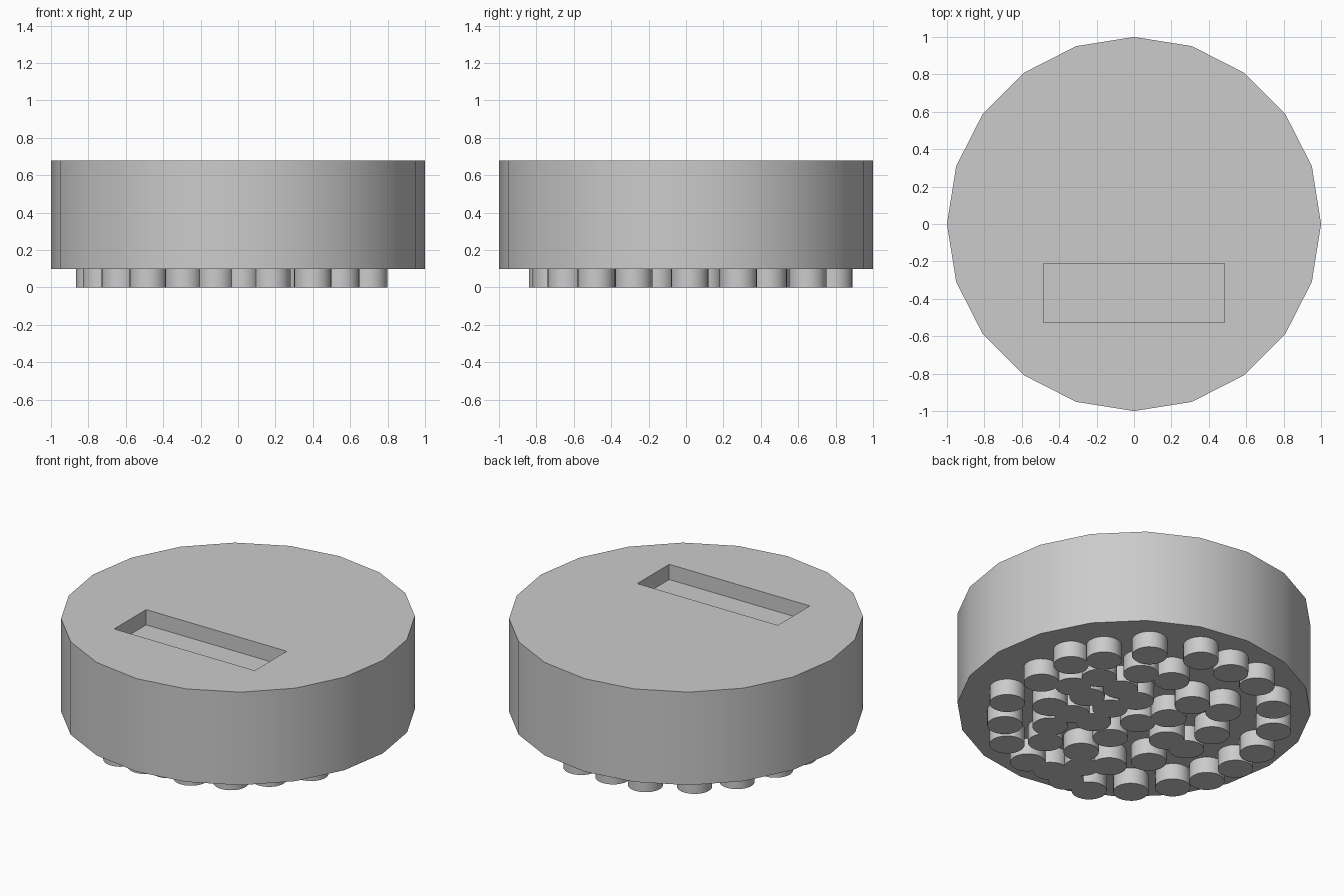
import bpy
from math import radians
from mathutils import Vector, Matrix

if "Cube" in bpy.data.objects:
    bpy.data.objects.remove(bpy.data.objects["Cube"])


def cylinder(name, sides, radius, z0, z1, x=0, y=0):
    bpy.ops.mesh.primitive_cylinder_add(vertices=sides, radius=radius, depth=z1 - z0,
                                        location=(x, y, (z0 + z1) / 2))
    obj = bpy.context.object
    obj.name = name
    return obj


def soften(obj):
    bpy.ops.object.select_all(action='DESELECT')
    obj.select_set(True)
    bpy.context.view_layer.objects.active = obj
    bpy.ops.object.shade_smooth_by_angle(angle=radians(30))


# Round 20-sided body
body = cylinder("body", 20, 1.0, 0.1, 0.68)

# Shallow rectangular slot in the top
bpy.ops.mesh.primitive_cube_add(size=1, location=(0, -0.37, 0.685))
cutter = bpy.context.object
cutter.name = "slot_cutter"
cutter.scale = (0.97, 0.315, 0.2)
cutter.hide_render = True
bpy.context.view_layer.objects.active = body
mod = body.modifiers.new("slot", 'BOOLEAN')
mod.operation = 'DIFFERENCE'
mod.object = cutter
mod.solver = 'EXACT'
bpy.ops.object.modifier_apply(modifier=mod.name)
bpy.data.objects.remove(cutter)
soften(body)

# Outer ring of pegs (x, y)
outer = [(-.73, -.23), (-.765, -.02), (-.75, .19), (-.66, .44), (-.50, .63), (-.26, .77),
         (-.05, .79), (.17, .79), (.43, .65), (.59, .44), (.70, .28), (.70, .02),
         (.70, -.28), (.55, -.48), (.40, -.64), (.18, -.72), (.02, -.71), (-.12, -.74),
         (-.29, -.74), (-.48, -.60), (-.63, -.41)]

# Scattered inner pegs, laid out on axes turned by 35 degrees
inner = [(.01, .565), (-.17, .5), (.24, .5), (.49, .15), (.38, .39), (.29, .28),
         (.11, .38), (.01, .26), (.15, .16), (-.31, .24), (-.49, .17), (-.45, -.09),
         (-.19, .08), (-.32, -.26), (-.2, -.17), (.1, -.49), (-.12, -.42), (.12, -.17),
         (.23, 0), (.36, .08), (.47, -.07), (.48, -.25), (-.02, .01), (.27, -.34),
         (.25, -.51)]
turn = Matrix.Rotation(radians(-35), 2)
spots = [Vector(p) for p in outer] + [turn @ Vector(p) for p in inner]
for i, p in enumerate(spots):
    soften(cylinder(f"peg_{i + 1}", 24, 0.1, 0.0, 0.1, p.x, p.y))
